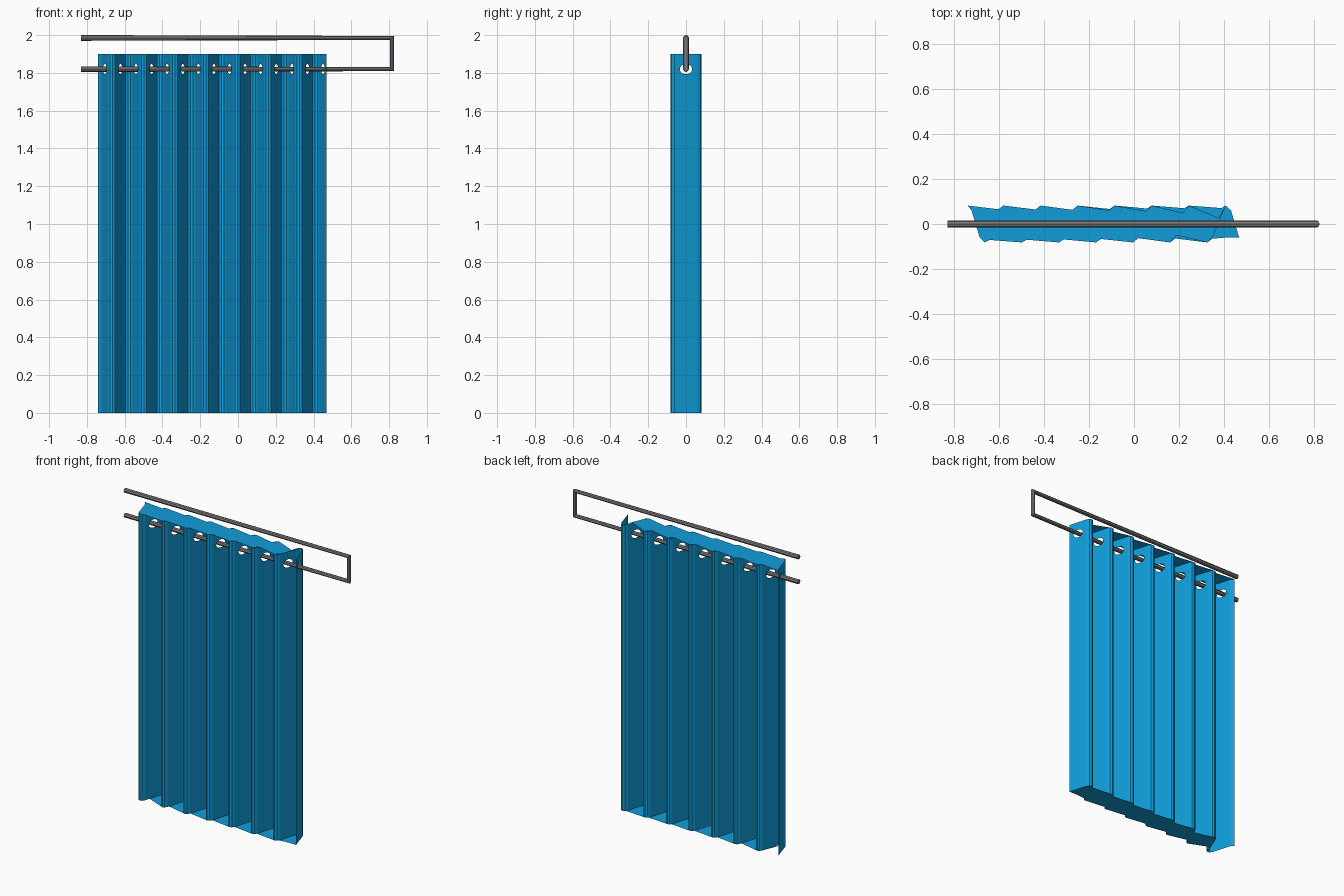
import bpy, bmesh, math

cube = bpy.data.objects.get("Cube")
if cube:
    bpy.data.objects.remove(cube)


def material(name, rgb):
    m = bpy.data.materials.new(name)
    m.use_nodes = True
    m.diffuse_color = (*rgb, 1)
    m.node_tree.nodes["Principled BSDF"].inputs["Base Color"].default_value = (*rgb, 1)
    return m


blue = material("curtain blue", (0.005, 0.34, 0.70))
grey = material("rod grey", (0.21, 0.20, 0.20))

HEIGHT, HOLE_Z = 1.9, 1.82
STEP, FIRST, WALLS = 0.0825, -0.705, 15     # spacing of the pleat walls
DEPTH, FLAT, LEAN = 0.082, 0.06, 0.018      # fold depth, straight part, slant
LOW, HIGH = HOLE_Z - FLAT, HOLE_Z + FLAT


def crossing(k):
    return FIRST + STEP * k


def peak(k):
    return crossing(k) + STEP / 2


def make_object(name, bm, mat):
    bmesh.ops.remove_doubles(bm, verts=bm.verts, dist=0.0001)
    mesh = bpy.data.meshes.new(name)
    bm.to_mesh(mesh)
    bm.free()
    mesh.materials.append(mat)
    ob = bpy.data.objects.new(name, mesh)
    bpy.context.collection.objects.link(ob)
    return ob


def face(bm, points):
    bm.faces.new([bm.verts.new(p) for p in points])


def strip(bm, a, b, z0=0.0, z1=HEIGHT):
    face(bm, [(*a, z0), (*b, z0), (*b, z1), (*a, z1)])


# Pleated sheet: flat walls with an eyelet hole, joined by rounded folds
bm = bmesh.new()
for k in range(WALLS):
    side = 1 if k % 2 == 0 else -1          # even walls run back to front
    xc = crossing(k)

    def on_wall(y, z):
        return (xc - side * y * LEAN / FLAT, y, z)

    a = on_wall(side * FLAT, 0)[:2]
    b = on_wall(-side * FLAT, 0)[:2]
    strip(bm, a, b, 0, LOW)
    strip(bm, a, b, HIGH, HEIGHT)
    n = 24
    ring = []
    for i in range(n):
        t = math.tau * i / n
        c, s = math.cos(t), math.sin(t)
        m = FLAT / max(abs(c), abs(s))
        ring.append((on_wall(0.033 * c, HOLE_Z + 0.027 * s),
                     on_wall(m * c, HOLE_Z + m * s)))
    for (i0, o0), (i1, o1) in zip(ring, ring[1:] + ring[:1]):
        face(bm, [i0, o0, o1, i1])
    if k < WALLS - 1:
        y = -side
        fold = [b, (xc + 0.028, y * 0.077), (peak(k), y * DEPTH),
                (xc + STEP - 0.028, y * 0.077), (xc + STEP - LEAN, y * FLAT)]
        for p, q in zip(fold, fold[1:]):
            strip(bm, p, q)
strip(bm, (-0.74, DEPTH), (FIRST - LEAN, FLAT))
make_object("curtain_sheet", bm, blue)


# Thin end panels closing the folds at the top and the hem
def cap_outline(start):
    points = [start]
    for k in range(1, WALLS - 1, 2):
        y = 0.072 - 0.045 / ((13 - k) / 2 + 1)
        points += [(crossing(k) + y * LEAN / FLAT, y), (peak(k), DEPTH)]
    points += [(peak(12) + 0.023, -FLAT)]
    for k in range(WALLS - 3, -1, -2):
        if k < WALLS - 3:
            y = 0.075 - 0.025 / ((10 - k) / 2 + 1)
            points.append((crossing(k + 1) - y * LEAN / FLAT, -y))
        points.append((peak(k), -DEPTH))
    points += [(FIRST + LEAN, -FLAT), (FIRST - LEAN, FLAT)]
    return points


middle = (peak(0) + peak(13)) / 2
bm = bmesh.new()
face(bm, [(x, y, HEIGHT) for x, y in reversed(cap_outline((-0.74, DEPTH)))])
make_object("curtain_top", bm, blue)
bm = bmesh.new()
hem = cap_outline((2 * middle - 0.47, 0.055))
face(bm, [(2 * middle - x, -y, 0) for x, y in hem])
make_object("curtain_hem", bm, blue)

# Double rod bent round at one end
curve = bpy.data.curves.new("rod", "CURVE")
curve.dimensions = "3D"
curve.bevel_depth = 0.015
curve.bevel_resolution = 2
curve.use_fill_caps = True
path = [(-0.83, 1.985), (0.815, 1.985), (0.815, HOLE_Z), (-0.83, HOLE_Z)]
spline = curve.splines.new("POLY")
spline.points.add(len(path) - 1)
for point, (x, z) in zip(spline.points, path):
    point.co = (x, 0, z, 1)
curve.materials.append(grey)
rod = bpy.data.objects.new("rod", curve)
bpy.context.collection.objects.link(rod)
bpy.ops.object.select_all(action="DESELECT")
rod.select_set(True)
bpy.context.view_layer.objects.active = rod
bpy.ops.object.convert(target="MESH")
bpy.ops.object.shade_smooth_by_angle(angle=math.radians(35))
